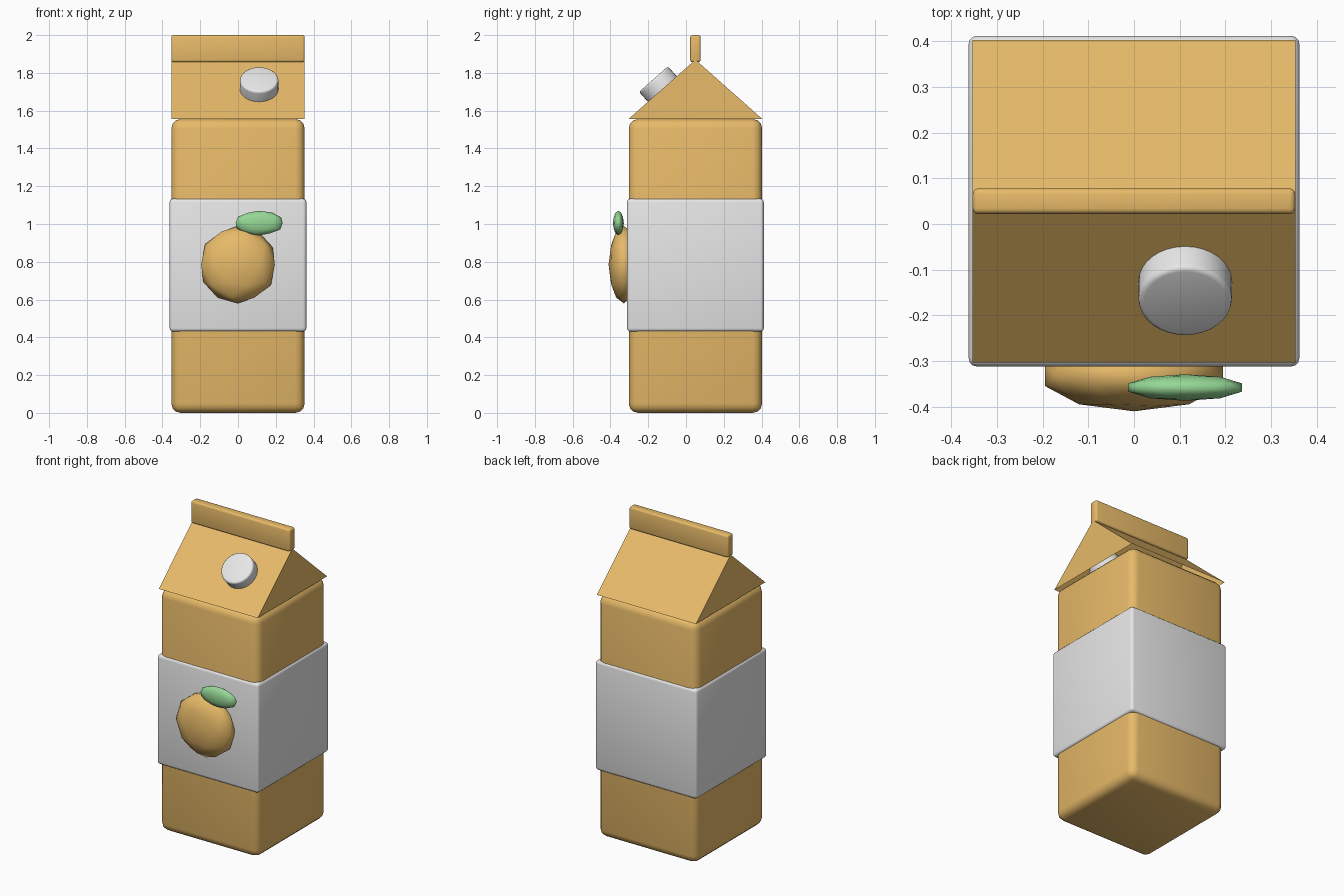
import bpy
import bmesh
import math
from mathutils import Vector

cube = bpy.data.objects.get("Cube")
if cube:
    bpy.data.objects.remove(cube, do_unlink=True)


def material(name, rgb):
    mat = bpy.data.materials.new(name)
    mat.use_nodes = True
    mat.diffuse_color = (*rgb, 1)
    mat.node_tree.nodes["Principled BSDF"].inputs["Base Color"].default_value = (*rgb, 1)
    return mat


orange = material("orange card", (0.8, 0.49, 0.14))
white = material("white plastic", (0.8, 0.8, 0.8))
green = material("leaf green", (0.3, 0.68, 0.3))

MID = 0.05       # depth centre of the carton
HALF = 0.353     # half width of the carton
EAVE, RIDGE = 1.557, 1.87


def finish(obj, name, mat, angle=40):
    obj.name = obj.data.name = name
    obj.data.materials.append(mat)
    bpy.ops.object.select_all(action="DESELECT")
    obj.select_set(True)
    bpy.context.view_layer.objects.active = obj
    bpy.ops.object.transform_apply(location=False, rotation=False, scale=True)
    bpy.ops.object.shade_smooth_by_angle(angle=math.radians(angle))
    return obj


def bevel(obj, width, segments=3):
    mod = obj.modifiers.new("Rounded edges", "BEVEL")
    mod.width = width
    mod.segments = segments
    mod.limit_method = "ANGLE"
    bpy.context.view_layer.objects.active = obj
    bpy.ops.object.modifier_apply(modifier=mod.name)


def rounded_box(name, half_x, half_y, low, high, radius, mat):
    bpy.ops.mesh.primitive_cube_add(size=2, location=(0, MID, (low + high) / 2))
    obj = bpy.context.object
    obj.scale = (half_x, half_y, (high - low) / 2)
    bpy.ops.object.transform_apply(location=False, rotation=False, scale=True)
    bevel(obj, radius)
    return finish(obj, name, mat)


def pebble(name, location, scale, mat):
    bpy.ops.mesh.primitive_ico_sphere_add(subdivisions=2, radius=1, location=location)
    bpy.context.object.scale = scale
    return finish(bpy.context.object, name, mat, 180)


# Carton, paper sleeve and the sealed top fin
rounded_box("carton_body", HALF, HALF, 0, 1.556, 0.05, orange)
rounded_box("label_sleeve", 0.362, 0.362, 0.43, 1.134, 0.018, white)
rounded_box("top_fin", HALF, 0.028, 1.857, 2.0, 0.012, orange)

# Gable roof, open underneath
bm = bmesh.new()
ends = []
for x in (-HALF, HALF):
    ends.append([bm.verts.new((x, MID + y, z))
                 for y, z in ((-HALF, EAVE), (0, RIDGE), (HALF, EAVE))])
for end in ends:
    bm.faces.new(end)
for i in (0, 1):
    bm.faces.new((ends[0][i], ends[0][i + 1], ends[1][i + 1], ends[1][i]))
bmesh.ops.recalc_face_normals(bm, faces=bm.faces)
mesh = bpy.data.meshes.new("gable_roof")
bm.to_mesh(mesh)
bm.free()
roof = bpy.data.objects.new("gable_roof", mesh)
bpy.context.collection.objects.link(roof)
finish(roof, "gable_roof", orange, 20)

# Screw cap standing square to the front slope
normal = Vector((0, EAVE - RIDGE, HALF)).normalized()
length = 0.17
centre = Vector((0.112, -0.172, 1.767)) - normal * length / 2
bpy.ops.mesh.primitive_cylinder_add(vertices=32, radius=0.102, depth=length, location=centre,
                                    rotation=normal.to_track_quat("Z", "Y").to_euler())
cap = bpy.context.object
bevel(cap, 0.012)
finish(cap, "screw_cap", white)

# Raised fruit and leaf on the front
pebble("fruit", (0, -0.33, 0.785), (0.205, 0.08, 0.205), orange)
pebble("fruit_leaf", (0.112, -0.358, 1.005), (0.131, 0.029, 0.065), green)
